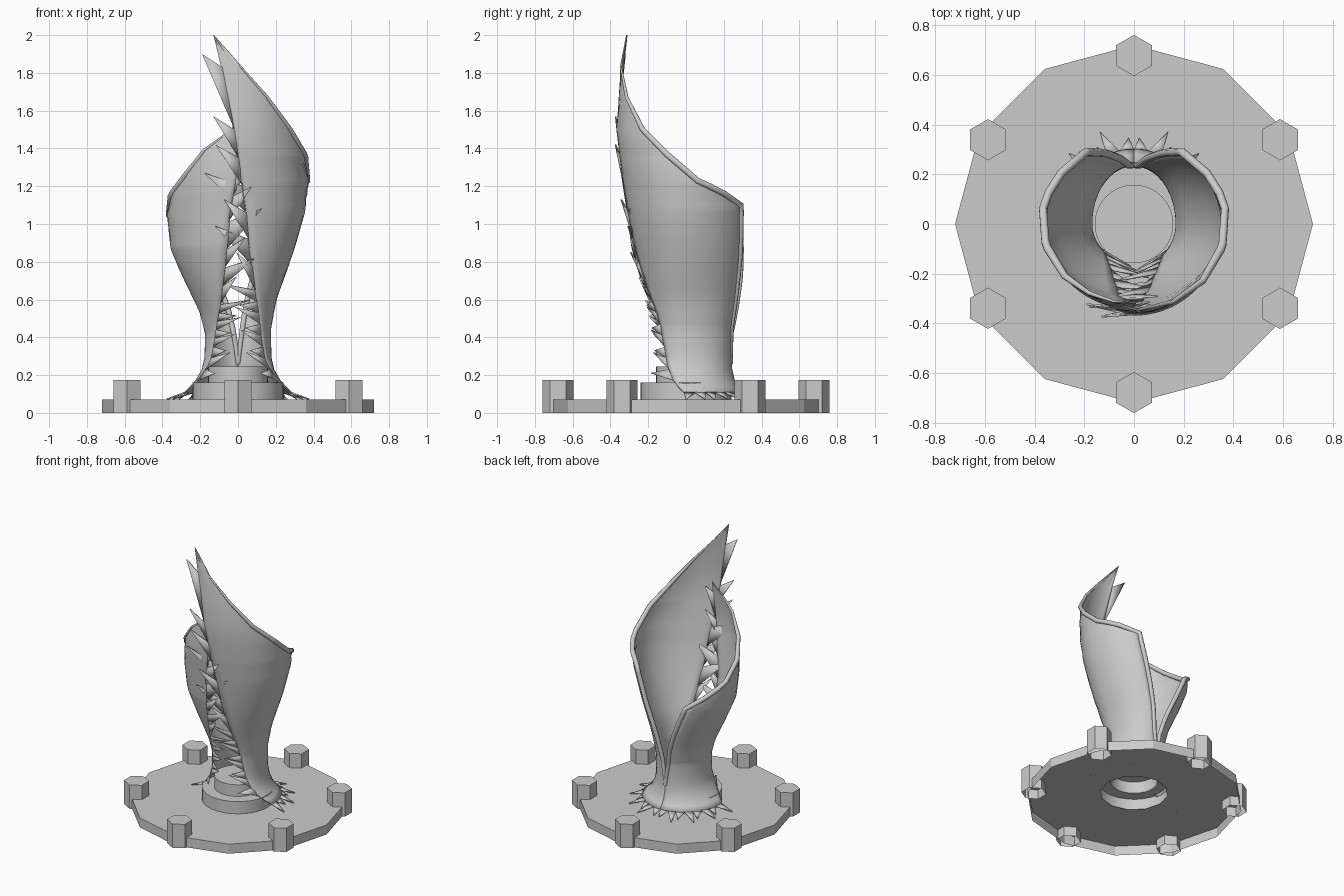
import bpy, math
from math import sin, cos, radians, pi

if "Cube" in bpy.data.objects:
    bpy.data.objects.remove(bpy.data.objects["Cube"])

def lerp(keys, t):
    if t <= keys[0][0]:
        return keys[0][1]
    for (a, va), (b, vb) in zip(keys, keys[1:]):
        if t <= b:
            return va + (vb - va) * (t - a) / (b - a)
    return keys[-1][1]

def make(name, verts, faces, smooth=None):
    me = bpy.data.meshes.new(name)
    me.from_pydata(verts, [], faces)
    ob = bpy.data.objects.new(name, me)
    bpy.context.collection.objects.link(ob)
    if smooth:
        bpy.ops.object.select_all(action='DESELECT')
        ob.select_set(True)
        bpy.context.view_layer.objects.active = ob
        bpy.ops.object.shade_smooth_by_angle(angle=radians(smooth))
    return ob

def lathe(name, profile, n, smooth=None, cap=False, turn=0, at=(0, 0)):
    # open profile of (radius, z) from the bottom up, swept about z
    m = len(profile)
    v = [(at[0] + r * cos(2 * pi * i / n + turn), at[1] + r * sin(2 * pi * i / n + turn), z)
         for i in range(n) for r, z in profile]
    f = [(i * m + j, (i + 1) % n * m + j, (i + 1) % n * m + j + 1, i * m + j + 1)
         for i in range(n) for j in range(m - 1)]
    if cap:
        f.append([i * m + m - 1 for i in range(n)])
    return make(name, v, f, smooth)

# Twelve-sided base plate, open underneath, with a central hole
lathe("base_plate", [(.72, 0), (.72, .07), (.225, .07)], 12)

# Hollow stepped collar with a flat top
lathe("stepped_collar", [(.24, .07), (.24, .16), (.158, .16), (.158, .245)], 32, 30, cap=True)

# Six hollow hexagonal bolts round the edge
for k in range(6):
    t = radians(30 + 60 * k)
    lathe(f"bolt_{k + 1}", [(.083, 0), (.083, .175)], 6, cap=True, turn=pi / 6,
          at=(.678 * cos(t), .678 * sin(t)))

# Shell proportions by height: side, back and front radii
SIDE = [(.105, .285), (.135, .255), (.17, .222), (.22, .19), (.3, .172), (.45, .172), (.6, .2),
        (.82, .28), (1.05, .35), (1.23, .372), (1.37, .365), (1.67, .34), (2, .33)]
BACK = [(.105, .3), (.135, .275), (.17, .255), (.22, .242), (.3, .235), (.45, .24),
        (.85, .315), (1.1, .345), (1.37, .35)]
FRONT = [(.105, .28), (.17, .24), (.3, .168), (.5, .18), (.75, .245), (1, .298), (1.25, .335),
         (1.5, .365), (1.7, .35), (2, .34)]
# Angle from the back at which the rim and the torn front edge lie
RIM = [(.105, 0), (.135, 0), (.17, 0), (.26, 0), (.45, 8), (.85, 25), (1.1, 33), (1.16, 54),
       (1.23, 80), (1.37, 107), (1.5, 129), (1.67, 153), (2, 203)]
TORN = [(.105, 92), (.17, 106), (.3, 128), (.5, 142), (.7, 161), (.9, 170), (1.2, 177),
        (1.5, 184), (1.85, 196), (2, 203)]
# The left leaf is the right one, mirrored and squashed
LOWER = [(0, 0), (.35, .35), (.82, .7), (1.1, .89), (1.23, 1.05), (1.37, 1.16),
         (1.67, 1.39), (2, 1.54)]

COLS = 16
TEETH = [.17 + .06 * i for i in range(9)] + [.78, .92, 1.06, 1.2, 1.35, 1.5, 1.83]
LEVELS = sorted(set(TEETH + [k[0] for k in RIM]))

def leaf(name, side):
    left = side < 0

    def point(phi, z, k=1.0):
        if left and phi > 120:
            phi = 120 + (phi - 120) * lerp([(.5, 1), (.8, .95), (1.5, .92), (2, .74)], z)
        p = radians(phi)
        w = cos(p)
        ry = lerp(BACK, z) if w > 0 else lerp(FRONT, z) * (.93 if left else 1)
        return (side * k * lerp(SIDE, z) * sin(p), k * ry * w, lerp(LOWER, z) if left else z)

    verts, faces = [], []

    def spike(a, b, tip):
        n = len(verts)
        verts.extend([a, b, tip])
        faces.append((n, n + 1, n + 2) if not left else (n, n + 2, n + 1))

    # curved sheet
    for z in LEVELS:
        a, b = lerp(RIM, z), lerp(TORN, z)
        verts.extend(point(a + (b - a) * i / COLS, z) for i in range(COLS + 1))
    w = COLS + 1
    for r in range(len(LEVELS) - 1):
        for i in range(COLS):
            q = (r * w + i, r * w + i + 1, (r + 1) * w + i + 1, (r + 1) * w + i)
            faces.append(q[::-1] if left else q)
    # torn teeth along the front edge, the upper ones flaring outward
    for j, (z1, z2) in enumerate(zip(TEETH, TEETH[1:])):
        low = z2 < .7
        reach = (34 if low else 23) + (6 if j % 2 else -6)
        if z2 > 1.4:
            reach = 16
        rise = (.03 if j % 2 else -.02) if low else .07
        flare = 1.05 if low else (1.0 if left else 1.1)
        spike(point(lerp(TORN, z1) - 1, z1), point(lerp(TORN, z2) - 1, z2),
              point(lerp(TORN, z2) + reach, z2 + rise, flare))
    # splayed roots resting on the plate
    n = 8
    for j in range(n):
        a, b = 92 * j / n, 92 * (j + 1) / n
        x, y, _ = point((a + b) / 2 + (4 if j % 2 else -2), .105, 1.32 if j % 2 else 1.15)
        spike(point(b, .107), point(a, .107), (x, y, .072))
    ob = make(name, verts, faces, 50)
    mod = ob.modifiers.new("thickness", 'SOLIDIFY')
    mod.thickness, mod.offset = .008, 0

    # rolled rim, tapering to the tip
    cu = bpy.data.curves.new(name + "_rim", 'CURVE')
    cu.dimensions, cu.bevel_depth, cu.bevel_resolution = '3D', .017, 2
    cu.use_fill_caps = True
    path = [z for z in LEVELS if z >= .26]
    sp = cu.splines.new('POLY')
    sp.points.add(len(path) - 1)
    for pt, z in zip(sp.points, path):
        pt.co = (*point(lerp(RIM, z), z), 1)
        pt.radius = lerp([(.26, .7), (.5, .9), (1.1, 1.), (1.4, 1), (1.7, .5), (2, .1)], z)
    bpy.context.collection.objects.link(bpy.data.objects.new(name + "_rim", cu))

leaf("right_leaf", 1)
leaf("left_leaf", -1)
